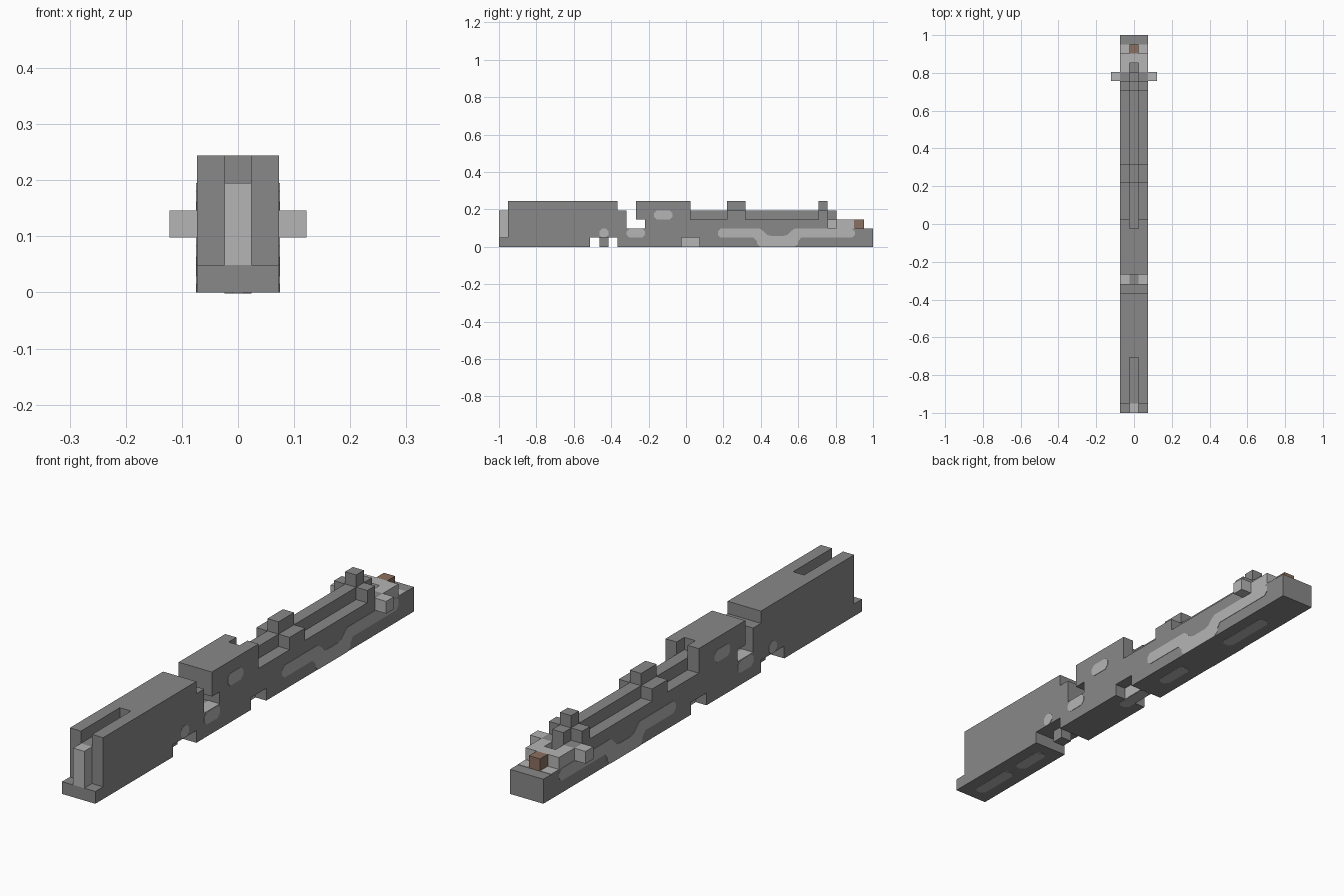
import bpy, bmesh
from mathutils import Vector

cube = bpy.data.objects.get("Cube")
if cube:
    bpy.data.objects.remove(cube, do_unlink=True)

U = 2 / 41      # one block
T = 0.03        # painted plate thickness, in blocks


def material(name, rgb):
    m = bpy.data.materials.new(name)
    m.use_nodes = True
    m.diffuse_color = (*rgb, 1)
    m.node_tree.nodes["Principled BSDF"].inputs["Base Color"].default_value = (*rgb, 1)
    return m


DARK = material("dark grey", (0.25, 0.25, 0.25))
LIGHT = material("light grey", (0.46, 0.46, 0.46))
BROWN = material("brown", (0.26, 0.16, 0.115))


def prism(name, pts, axis, lo, hi, mat):
    """Extrude an outline: (length, height) along x, or (x, length) along z."""
    def place(p, d):
        x, j, z = (d, p[0], p[1]) if axis == "x" else (p[0], p[1], d)
        return Vector((x * U, j * U - 1, z * U))
    bm = bmesh.new()
    face = bm.faces.new([bm.verts.new(place(p, lo)) for p in pts])
    ext = bmesh.ops.extrude_face_region(bm, geom=[face])
    move = place(pts[0], hi) - place(pts[0], lo)
    bmesh.ops.translate(bm, vec=move, verts=[v for v in ext["geom"] if isinstance(v, bmesh.types.BMVert)])
    bmesh.ops.recalc_face_normals(bm, faces=bm.faces)
    mesh = bpy.data.meshes.new(name)
    bm.to_mesh(mesh)
    bm.free()
    mesh.materials.append(mat)
    obj = bpy.data.objects.new(name, mesh)
    bpy.context.collection.objects.link(obj)
    return obj


def rect(a0, a1, b0, b1):
    return [(a0, b0), (a1, b0), (a1, b1), (a0, b1)]


def blob(a0, a1, b0, b1, c=0.3):
    """Rectangle with cut corners."""
    return [(a0 + c, b0), (a1 - c, b0), (a1, b0 + c), (a1, b1 - c),
            (a1 - c, b1), (a0 + c, b1), (a0, b1 - c), (a0, b0 + c)]


# Body outlines shared by the slabs: the butt-to-receiver gap and the muzzle
gap = [(15, 5), (15, 3), (16, 3), (16, 2), (14, 2), (14, 4), (13, 4), (13, 5)]
muzzle = [(41, 0), (41, 2), (37, 2)]

# Outer slabs
side = ([(0, 0), (10, 0), (10, 1), (13, 1), (13, 0), (20, 0), (20, 1), (22, 1), (22, 0)]
        + muzzle
        + [(37, 3), (36, 3), (36, 4), (35, 4), (35, 3), (27, 3), (27, 4),
           (25, 4), (25, 3), (21, 3), (21, 5)]
        + gap + [(1, 5), (1, 1), (0, 1)])

# Centre slab with trigger, barrel ridge, sights and top slot
core = ([(0, 0), (10, 0), (10, 1), (11, 1), (11, 0), (12, 0), (12, 1), (13, 1), (13, 0)]
        + muzzle
        + [(37, 4), (36, 4), (36, 5), (35, 5), (35, 4), (27, 4), (27, 5),
           (25, 5), (25, 4), (20, 4), (20, 5)]
        + gap + [(6, 5), (6, 4), (1, 4), (1, 1), (0, 1)])
prism("core_body", core, "x", -0.5, 0.5, DARK)

# Long wavy patch on the fore-end
wave = [(24.3, 1), (27.9, 1), (28.3, 0.6), (28.3, 0.3), (28.6, 0), (32.4, 0),
        (32.8, 0.3), (32.8, 0.6), (33.1, 1), (38.7, 1), (39, 1.3), (39, 1.7),
        (38.7, 2), (32.4, 2), (32, 1.7), (31.6, 1.3), (31.2, 1.2), (29.8, 1.2),
        (29.4, 1.3), (29, 1.7), (28.6, 2), (24.3, 2), (24, 1.7), (24, 1.3)]

for s, tag in ((1, "left"), (-1, "right")):
    prism(f"{tag}_body", side, "x", 0.5 * s, 1.5 * s, DARK)
    # Light patches on the flank
    for name, shape in (("fore_end_patch", wave),
                        ("trigger_patch", blob(11, 12, 1, 2)),
                        ("gap_patch", blob(14, 16, 1, 2)),
                        ("receiver_patch", blob(17, 19, 3, 4))):
        prism(f"{tag}_{name}", shape, "x", 1.5 * s, (1.5 + T) * s, LIGHT)
    # Light faces inside the notches and beside the muzzle
    prism(f"{tag}_notch_plate", rect(20, 22, 0, 1), "x", 0.5 * s, (0.5 + T) * s, LIGHT)
    prism(f"{tag}_gap_plate", rect(0.5 * s, 1.5 * s, 14, 16), "z", 2, 2 + T, LIGHT)
    prism(f"{tag}_muzzle_plate", rect(0.5 * s, 1.5 * s, 39, 40), "z", 2, 2 + T, LIGHT)
    # Fork prongs and side lugs
    prism(f"{tag}_fork_prong", rect(37, 39, 2, 3), "x", 0.5 * s, 1.5 * s, LIGHT)
    prism(f"{tag}_lug", rect(36, 37, 2, 3), "x", 1.5 * s, 2.5 * s, LIGHT)

# Fork bridge, muzzle tip and butt bar
prism("fork_bridge", rect(38, 39, 2, 3), "x", -0.5, 0.5, LIGHT)
prism("muzzle_tip", rect(39, 40, 2, 3), "x", -0.5, 0.5, BROWN)
prism("butt_bar", rect(0, 1, 1, 4), "x", -0.5, 0.5, LIGHT)

# Light patches along the underside
for i, (a, b) in enumerate(((1, 5), (6, 9), (19, 22), (24, 27), (32, 37))):
    prism(f"underside_patch_{i + 1}", blob(-0.5, 0.5, a, b), "z", -T, 0, LIGHT)
